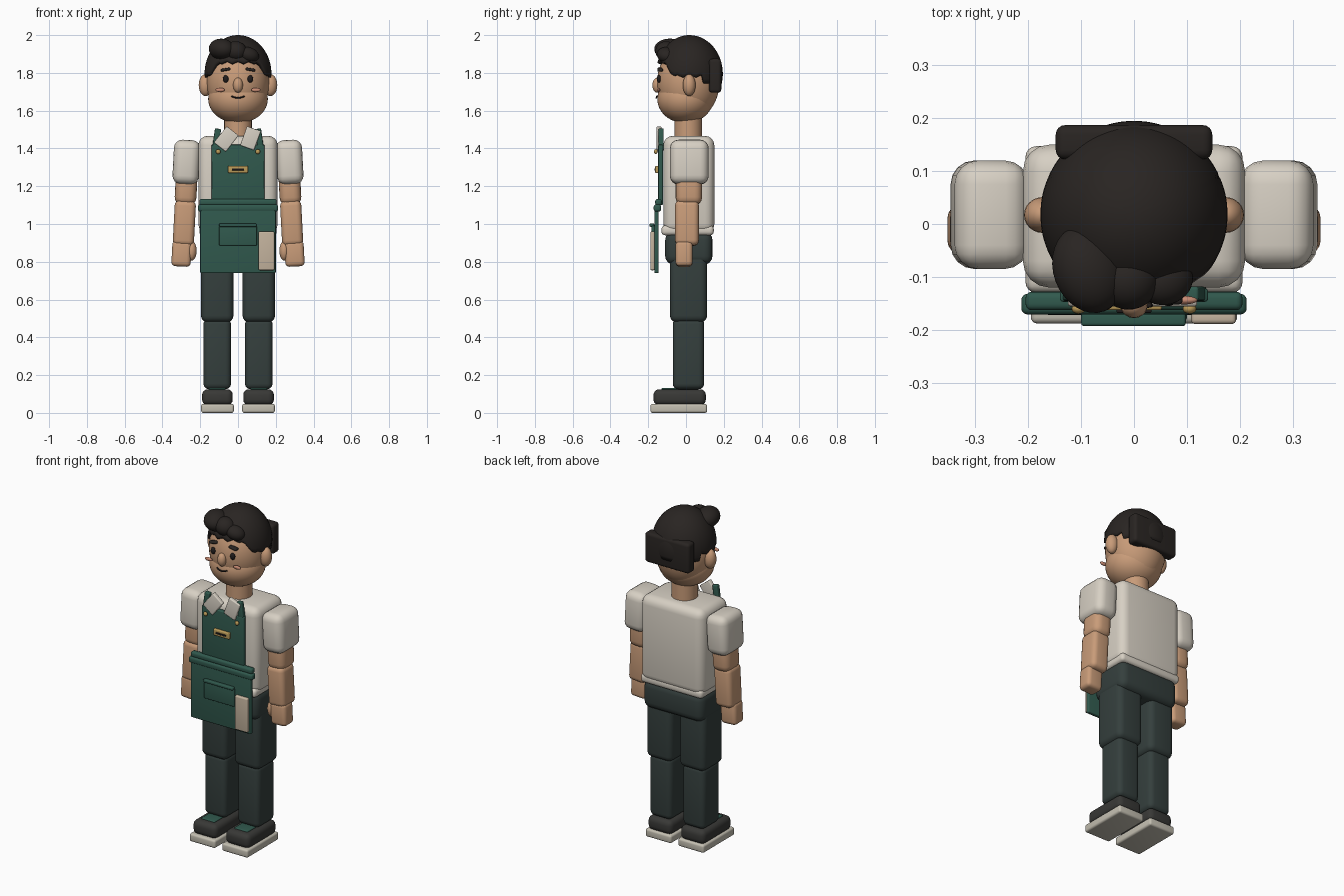
import bpy, bmesh, math
from math import sin, cos, pi, radians
from mathutils import Matrix, Euler

if "Cube" in bpy.data.objects:
    bpy.data.objects.remove(bpy.data.objects["Cube"])

COLORS = {
    "skin": (.58, .33, .19), "shirt": (.68, .63, .55), "green": (.03, .10, .075),
    "trouser": (.035, .05, .047), "hair": (.022, .018, .016), "sole": (.55, .52, .44),
    "shoe": (.04, .04, .037), "gold": (.50, .33, .10), "cloth": (.55, .45, .34),
    "dark": (.015, .012, .012), "blush": (.60, .27, .18),
}
MATS = {}
for key, c in COLORS.items():
    MATS[key] = bpy.data.materials.new(key)
    MATS[key].diffuse_color = (*c, 1)


def finish(bm, name, mat):
    bmesh.ops.recalc_face_normals(bm, faces=bm.faces)
    me = bpy.data.meshes.new(name)
    bm.to_mesh(me)
    bm.free()
    me.polygons.foreach_set("use_smooth", [True] * len(me.polygons))
    me.set_sharp_from_angle(angle=radians(40))
    me.materials.append(MATS[mat])
    ob = bpy.data.objects.new(name, me)
    bpy.context.collection.objects.link(ob)
    return ob


def box(name, mat, x, y, z, r=.01, rot=(0, 0, 0)):
    """Rounded box from (min, max) ranges, turned about its centre by rot degrees."""
    size = [b - a for a, b in (x, y, z)]
    mid = [(a + b) / 2 for a, b in (x, y, z)]
    bm = bmesh.new()
    bmesh.ops.create_cube(bm, size=1)
    bmesh.ops.scale(bm, vec=size, verts=bm.verts)
    bmesh.ops.bevel(bm, geom=bm.edges[:], offset=min(r, min(size) * .48),
                    segments=4, profile=.5, affect='EDGES')
    turn = Euler([radians(a) for a in rot]).to_matrix().to_4x4()
    bm.transform(Matrix.Translation(mid) @ turn)
    return finish(bm, name, mat)


def ball(name, mat, loc, rad, rot=(0, 0, 0), seg=32):
    bm = bmesh.new()
    bmesh.ops.create_uvsphere(bm, u_segments=seg, v_segments=seg // 2, radius=1)
    turn = Euler([radians(a) for a in rot]).to_matrix().to_4x4()
    bm.transform(Matrix.Translation(loc) @ turn @ Matrix.Diagonal((*rad, 1)))
    return finish(bm, name, mat)


def sx(s, a, b):
    """Range on the left (s=-1) or right (s=1) side."""
    return (a, b) if s > 0 else (-b, -a)


# Limbs, mirrored
for s, side in ((-1, "left"), (1, "right")):
    box(f"{side}_sole", "sole", sx(s, .022, .195), (-.188, .112), (0, .048), .012)
    box(f"{side}_shoe", "shoe", sx(s, .028, .19), (-.172, .105), (.04, .125), .03)
    box(f"{side}_shoe_tongue", "green", sx(s, .065, .155), (-.13, -.04), (.11, .132), .006)
    box(f"{side}_lower_leg", "trouser", sx(s, .037, .183), (-.07, .096), (.125, .50), .03)
    box(f"{side}_upper_leg", "trouser", sx(s, .024, .196), (-.085, .112), (.48, .90), .035)
    tilt = (0, -3 * s, 0)
    box(f"{side}_sleeve", "shirt", sx(s, .203, .343), (-.085, .12), (1.21, 1.445), .045, tilt)
    box(f"{side}_upper_arm", "skin", sx(s, .217, .332), (-.055, .085), (1.10, 1.30), .04, tilt)
    box(f"{side}_forearm", "skin", sx(s, .228, .34), (-.058, .068), (.885, 1.125), .028, tilt)
    box(f"{side}_hand", "skin", sx(s, .248, .35), (-.055, .035), (.775, .91), .022, tilt)
    ball(f"{side}_thumb", "skin", (.245 * s, -.025, .858), (.026, .03, .052), seg=20)

# Trunk and neck
box("pelvis", "trouser", (-.2, .2), (-.11, .14), (.785, .96), .045)
box("shirt_body", "shirt", (-.21, .21), (-.12, .15), (.95, 1.467), .05)
box("shirt_hem", "shirt", (-.205, .205), (-.13, .147), (.94, .992), .02)
bm = bmesh.new()
bmesh.ops.create_cone(bm, cap_ends=True, segments=32, radius1=.073, radius2=.073, depth=.16,
                      matrix=Matrix.Translation((0, .012, 1.52)))
finish(bm, "neck", "skin")

# Apron
box("apron_bib", "green", (-.14, .14), (-.147, -.122), (1.10, 1.42), .006)
box("apron_skirt", "green", (-.2, .2), (-.168, -.145), (.74, 1.10), .006)
box("waistband_upper", "green", (-.205, .205), (-.163, -.128), (1.098, 1.132), .012)
box("waistband_lower", "green", (-.213, .213), (-.171, -.132), (1.066, 1.103), .012)
box("apron_pocket", "green", (-.1, .1), (-.183, -.165), (.885, .99), .006)
box("pocket_trim", "green", (-.1, .098), (-.193, -.168), (.985, 1.003), .006)
box("towel", "cloth", (.108, .193), (-.189, -.165), (.755, .96), .008)
box("badge", "gold", (-.053, .053), (-.163, -.143), (1.27, 1.308), .005)
box("badge_inset", "dark", (-.033, .033), (-.168, -.16), (1.284, 1.294), .003)
for s, side in ((-1, "left"), (1, "right")):
    box(f"{side}_strap", "green", sx(s, .097, .13), (-.146, -.118), (1.39, 1.505), .006,
        (0, -8 * s, 0))
    ball(f"{side}_button", "gold", (.105 * s, -.16, 1.383), (.013, .01, .013), seg=16)
box("left_collar", "shirt", (-.102, -.022), (-.156, -.13), (1.395, 1.505), .006, (0, 38, 0))
box("right_collar", "shirt", (.027, .105), (-.156, -.13), (1.4, 1.508), .006, (0, 20, 0))

# Head
ball("head", "skin", (0, .012, 1.75), (.166, .165, .205), seg=48)
ball("jaw", "skin", (0, -.004, 1.662), (.158, .148, .128), seg=48)
ball("nose", "skin", (0, -.152, 1.735), (.026, .026, .04), seg=20)
for s, side in ((-1, "left"), (1, "right")):
    ball(f"{side}_ear", "skin", (.172 * s, .017, 1.735), (.036, .034, .058), seg=24)
    ball(f"{side}_eye", "dark", (.065 * s, -.143, 1.768), (.015, .012, .02), seg=20)
    ball(f"{side}_cheek", "blush", (.095 * s, -.144, 1.71), (.025, .008, .011), seg=20)
    box(f"{side}_brow", "hair", sx(s, .04, .092), (-.152, -.122), (1.81, 1.825), .007,
        (0, 10 * s, 0))

# Smile
cu = bpy.data.curves.new("mouth", 'CURVE')
cu.dimensions = '3D'
cu.bevel_depth = .004
cu.use_fill_caps = True
sp = cu.splines.new('POLY')
sp.points.add(8)
for i, p in enumerate(sp.points):
    t = i / 4 - 1
    p.co = (.034 * t, -.157 + .004 * t * t, 1.668 + .009 * t * t, 1)
cu.materials.append(MATS["dark"])
bpy.context.collection.objects.link(bpy.data.objects.new("mouth", cu))

# Hair cap with a jagged lower edge, higher over the forehead
N, ROWS = 96, 16
bm = bmesh.new()
rings = []
for j in range(1, ROWS + 1):
    ring = []
    for i in range(N):
        a = 2 * pi * i / N
        off = abs((a - 1.5 * pi + pi) % (2 * pi) - pi)      # angle away from the front
        blend = min(max((off - radians(38)) / radians(25), 0), 1)
        low = 1.85 - .075 * blend
        if off > 2:
            low -= .03
        low += .014 * abs((i % 6) - 3) / 3 * (1 if off < 2 else 0)
        ph = math.acos((low - 1.795) / .205) * j / ROWS
        ring.append(bm.verts.new((.177 * sin(ph) * cos(a), .018 + .177 * sin(ph) * sin(a),
                                  1.795 + .205 * cos(ph))))
    rings.append(ring)
top = bm.verts.new((0, .018, 2.0))
for i in range(N):
    k = (i + 1) % N
    bm.faces.new((top, rings[0][i], rings[0][k]))
    for r0, r1 in zip(rings, rings[1:]):
        bm.faces.new((r0[i], r1[i], r1[k], r0[k]))
cap = finish(bm, "hair_cap", "hair")
mod = cap.modifiers.new("thickness", 'SOLIDIFY')
mod.thickness = .02
mod.offset = -1

# Back hair slab and front curls
box("back_hair", "hair", (-.148, .148), (.122, .187), (1.695, 1.875), .018)
ball("curl_left", "hair", (-.085, -.085, 1.925), (.068, .085, .056), (0, 8, 20))
ball("curl_middle", "hair", (-.01, -.105, 1.915), (.058, .057, .052), (0, 15, 0))
ball("curl_right", "hair", (.058, -.105, 1.895), (.055, .048, .04), (0, 18, 15))

for m in bpy.data.materials:
    if m.users and not m.is_grease_pencil:
        m.use_nodes = True
        m.node_tree.nodes["Principled BSDF"].inputs["Base Color"].default_value = m.diffuse_color
